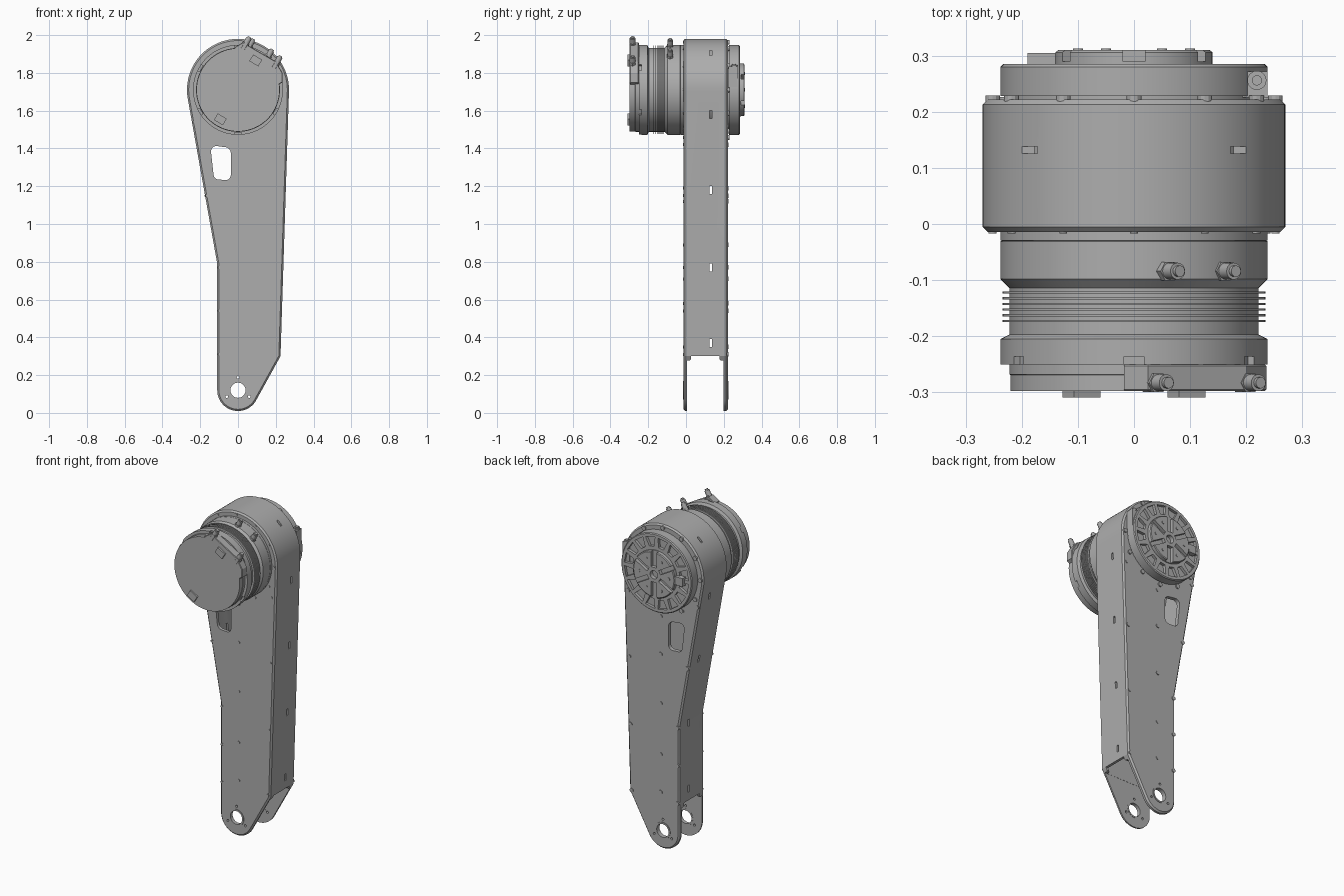
import bpy, bmesh
from math import sin, cos, pi, radians, atan2, acos, hypot
from mathutils import Matrix, Vector

if "Cube" in bpy.data.objects:
    bpy.data.objects.remove(bpy.data.objects["Cube"])

grey = bpy.data.materials.new("machined_grey")
grey.use_nodes = True
grey.diffuse_color = (0.42, 0.42, 0.42, 1)
grey.node_tree.nodes["Principled BSDF"].inputs["Base Color"].default_value = grey.diffuse_color

HUB = Vector((0, 0, 1.71))      # joint axis runs along y through here


def finish(name, bm):
    bmesh.ops.recalc_face_normals(bm, faces=bm.faces)
    mesh = bpy.data.meshes.new(name)
    bm.to_mesh(mesh)
    bm.free()
    mesh.materials.append(grey)
    obj = bpy.data.objects.new(name, mesh)
    bpy.context.collection.objects.link(obj)
    return obj


def add_prism(bm, points, y0, y1, chamfer=0):
    """Extrude an (x, z) outline from y0 to y1."""
    face = bm.faces.new([bm.verts.new((x, y0, z)) for x, z in points])
    top = bmesh.ops.extrude_face_region(bm, geom=[face])["geom"]
    bmesh.ops.translate(bm, verts=[v for v in top if isinstance(v, bmesh.types.BMVert)], vec=(0, y1 - y0, 0))
    if chamfer:
        rims = [e for e in bm.edges if abs(e.verts[0].co.y - e.verts[1].co.y) < 1e-5]
        bmesh.ops.bevel(bm, geom=rims, offset=chamfer, segments=1, affect='EDGES')


def add_box(bm, center, size, turn=0, origin=(0, 0, 0)):
    """Box turned about the y axis around origin."""
    m = (Matrix.Translation(origin) @ Matrix.Rotation(turn, 4, 'Y')
         @ Matrix.Translation(center) @ Matrix.Diagonal((*size, 1)))
    return bmesh.ops.create_cube(bm, size=1, matrix=m)["verts"]


def add_rod(bm, start, end, r, sides=24):
    a, b = Vector(start), Vector(end)
    m = Matrix.Translation((a + b) / 2) @ (b - a).to_track_quat('Z', 'Y').to_matrix().to_4x4()
    bmesh.ops.create_cone(bm, cap_ends=True, segments=sides, radius1=r, radius2=r, depth=(b - a).length, matrix=m)


def lathe(name, profile):
    """Spin an (r, y) profile around the joint axis."""
    bm = bmesh.new()
    vs = [bm.verts.new((r, y, HUB.z)) for r, y in profile]
    es = [bm.edges.new(p) for p in zip(vs, vs[1:])]
    bmesh.ops.spin(bm, geom=vs + es, cent=HUB, axis=(0, 1, 0), angle=2 * pi, steps=96, use_duplicate=False)
    bmesh.ops.remove_doubles(bm, verts=bm.verts, dist=1e-5)
    return finish(name, bm)


def cut(obj, bm):
    cutter = finish("cutter", bm)
    cutter.hide_render = True
    mod = obj.modifiers.new("cut", 'BOOLEAN')
    mod.operation, mod.solver, mod.object = 'DIFFERENCE', 'EXACT', cutter
    bpy.context.view_layer.objects.active = obj
    bpy.ops.object.modifier_apply(modifier=mod.name)
    bpy.data.objects.remove(cutter)


def arc(cx, cz, r, a0, a1, n):
    return [(cx + r * cos(a0 + (a1 - a0) * i / n), cz + r * sin(a0 + (a1 - a0) * i / n)) for i in range(n + 1)]


def tangent(px, pz, cz, r, side):
    """Angle where the line from a point touches a circle on the z axis."""
    return atan2(pz - cz, px) + side * acos(r / hypot(px, pz - cz))


def arm_outline(inset):
    right, left = (0.225 - inset, 0.3), (-0.11 + inset, 0.79)
    big, small = 0.27 - inset, 0.11 - inset
    a0 = tangent(*right, HUB.z, big, 1)
    a1 = tangent(*left, HUB.z, big, -1) + 2 * pi
    b0 = tangent(*right, 0.12, small, -1)
    return arc(0, HUB.z, big, a0, a1, 64) + [left] + arc(0, 0.12, small, -pi, b0, 24) + [right]


# Hollow arm shell
bm = bmesh.new()
add_prism(bm, arm_outline(0), -0.014, 0.222, 0.009)
arm = finish("arm_shell", bm)
bm = bmesh.new()
add_prism(bm, arm_outline(0.016), 0.005, 0.198)
cut(arm, bm)

# Fork opening with rounded corners
bm = bmesh.new()
add_box(bm, (0, 0.1015, 0.1), (1, 0.195, 0.4))
edges = [e for e in bm.edges if all(v.co.z > 0.2 for v in e.verts) and abs(e.verts[0].co.x - e.verts[1].co.x) > 0.5]
bmesh.ops.bevel(bm, geom=edges, offset=0.022, segments=5, affect='EDGES')
cut(arm, bm)

# Slots in both side walls
bm = bmesh.new()
for z in (1.905, 1.58, 1.18, 0.77, 0.37):
    add_box(bm, (0, 0.132, z), (1, 0.013, 0.026 if z > 1.8 else 0.042))
cut(arm, bm)

# Cable window, pivot hole and its bolt holes
bm = bmesh.new()
window = (arc(-0.115, 1.385, 0.028, pi * 1.06, pi * 0.5, 5) + arc(-0.07, 1.375, 0.032, pi * 0.45, 0, 5)
          + arc(-0.064, 1.259, 0.026, 0, -pi * 0.5, 5) + arc(-0.1, 1.265, 0.03, -pi * 0.5, -pi * 0.92, 5))
add_prism(bm, window, -0.1, 0.4)
add_rod(bm, (0, -0.1, 0.12), (0, 0.4, 0.12), 0.042, 40)
for k in range(3):
    a = pi / 2 + k * 2 * pi / 3
    x, z = 0.068 * cos(a), 0.12 + 0.068 * sin(a)
    add_rod(bm, (x, -0.1, z), (x, 0.4, z), 0.007, 12)
cut(arm, bm)

# Raised collars around the pivot holes
for name, y0, y1 in (("front_pivot_collar", -0.017, 0.005), ("back_pivot_collar", 0.198, 0.225)):
    collar = lathe(name, [(0.04, y0), (0.05, y0), (0.05, y1), (0.04, y1), (0.04, y0)])
    collar.location.z = 0.12 - HUB.z

# Plate screws, front and back
bm = bmesh.new()
spots = [(0.015, z) for z in (0.35, 0.58, 0.89, 1.19, 1.42)]
spots += [(-0.098, z) for z in (0.31, 0.54, 0.77)]
spots += [(0.21, 0.31), (0.218, 0.71), (0.227, 1.12), (0.235, 1.52), (-0.165, 1.15), (-0.23, 1.54), (-0.13, 1.49)]
for x, z in spots:
    add_rod(bm, (x, -0.017, z), (x, 0, z), 0.008, 12)
    add_rod(bm, (x, 0.21, z), (x, 0.226, z), 0.012, 12)
for k in range(12):
    a = k * pi / 6
    x, z = 0.252 * cos(a), HUB.z + 0.252 * sin(a)
    add_rod(bm, (x, -0.017, z), (x, 0, z), 0.007, 12)
    add_rod(bm, (x, 0.21, z), (x, 0.229, z), 0.013, 12)
finish("plate_screws", bm)

# Motor drum: mounting collar, waist and front rim
drum = lathe("motor_drum", [
    (0, 0.2), (0.23, 0.2), (0.23, -0.01), (0.238, -0.01), (0.238, -0.029), (0.236, -0.03), (0.238, -0.031),
    (0.238, -0.098), (0.222, -0.114), (0.222, -0.197), (0.238, -0.205), (0.238, -0.25), (0, -0.25)])
bm = bmesh.new()
for k in range(6):
    add_box(bm, (0, -0.248, 0.24), (0.035, 0.024, 0.03), k * pi / 3, HUB)
cut(drum, bm)

# Cooling fins
for k in range(6):
    y = -0.12 - 0.0102 * k
    lathe(f"cooling_fin_{k + 1}", [(0.215, y), (0.234, y), (0.234, y - 0.004), (0.215, y - 0.004), (0.215, y)])

# Front cap with two raised tabs
lathe("front_cap", [(0, -0.24), (0.222, -0.24), (0.222, -0.268), (0.22, -0.269), (0.22, -0.298), (0, -0.298)])
bm = bmesh.new()
for side in (1, -1):
    add_box(bm, (0, -0.3, side * 0.182), (0.055, 0.018, 0.04), radians(31), HUB)
finish("cap_tabs", bm)

# Connector block on the cap
bm = bmesh.new()
add_prism(bm, [(-0.018, 1.8), (-0.018, 1.935), (0.025, 1.962), (0.2, 1.861), (0.236, 1.8), (0.236, 1.75), (0.15, 1.7)],
          -0.298, -0.25, 0.003)
finish("connector_block", bm)

# Four angled plugs
bm = bmesh.new()
lean = Vector((0.5, 0, 0.866))
for x, y, z in ((0.062, -0.283, 1.99), (0.226, -0.283, 1.89), (0.082, -0.084, 1.98), (0.182, -0.084, 1.925)):
    tip = Vector((x, y, z))
    add_rod(bm, tip - lean * 0.075, tip - lean * 0.036, 0.019, 6)
    add_rod(bm, tip - lean * 0.04, tip - lean * 0.008, 0.015, 20)
    add_rod(bm, tip - lean * 0.01, tip, 0.01, 16)
finish("cable_plugs", bm)

# Back joint ring with wedge pockets
ring = lathe("joint_ring", [
    (0, 0.195), (0.23, 0.195), (0.23, 0.228), (0.238, 0.228), (0.238, 0.28), (0.233, 0.285), (0, 0.285)])
bm = bmesh.new()
for k in range(16):
    mid = (k + 0.5) * pi / 8
    add_prism(bm, [(r * cos(mid + w), HUB.z + r * sin(mid + w))
                   for r, w in ((0.16, -0.1), (0.217, -0.15), (0.217, 0.15), (0.16, 0.1))], 0.268, 0.3)
cut(ring, bm)

# Output hub with radial grooves and a bored centre
hub = lathe("output_hub", [(0.025, 0.27), (0.025, 0.31), (0.135, 0.31), (0.14, 0.306), (0.14, 0.27), (0.025, 0.27)])
bm = bmesh.new()
for k in range(6):
    add_box(bm, (0, 0.305, 0.1), (0.04 if k % 3 == 0 else 0.026, 0.03, 0.11), k * pi / 3, HUB)
cut(hub, bm)
bm = bmesh.new()
for k in range(6):
    a = radians(k * 60 + 60)
    x, z = 0.1 * cos(a), HUB.z + 0.1 * sin(a)
    add_rod(bm, (x, 0.3, z), (x, 0.313, z), 0.009, 12)
finish("hub_screws", bm)

# Side port and locking tab on the joint ring
bm = bmesh.new()
add_box(bm, (0.214, 0.2485, 1.78), (0.048, 0.047, 0.11))
add_rod(bm, (0.219, 0.256, 1.83), (0.219, 0.256, 1.842), 0.017)
add_rod(bm, (0.219, 0.256, 1.84), (0.219, 0.256, 1.848), 0.009)
finish("side_port", bm)
bm = bmesh.new()
add_box(bm, (-0.165, 0.29, 1.71), (0.05, 0.03, 0.05))
finish("locking_tab", bm)

# Smooth round surfaces, keep edges crisp
bpy.ops.object.select_all(action='DESELECT')
for obj in bpy.context.collection.objects:
    if obj.type == 'MESH' and obj.data.materials and obj.data.materials[0] == grey:
        obj.select_set(True)
        bpy.context.view_layer.objects.active = obj
bpy.ops.object.shade_smooth_by_angle(angle=radians(25))
